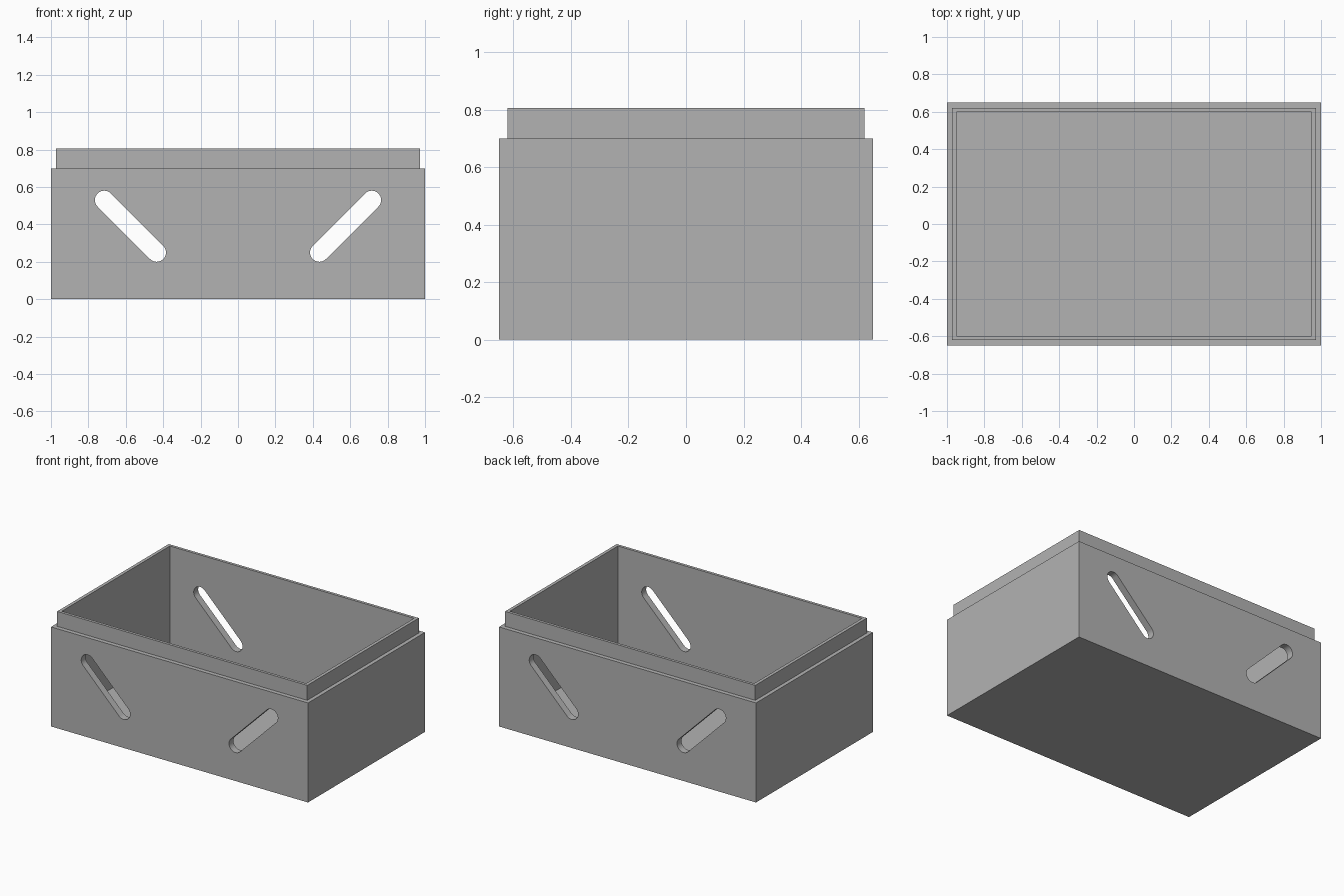
import bpy, bmesh, math

default = bpy.data.objects.get("Cube")
if default:
    bpy.data.objects.remove(default, do_unlink=True)

grey = bpy.data.materials.new("mid_grey")
grey.use_nodes = True
colour = (0.45, 0.45, 0.45, 1)
grey.diffuse_color = colour
grey.node_tree.nodes["Principled BSDF"].inputs["Base Color"].default_value = colour


def make_object(name, bm):
    bmesh.ops.recalc_face_normals(bm, faces=bm.faces)
    mesh = bpy.data.meshes.new(name)
    bm.to_mesh(mesh)
    bm.free()
    mesh.materials.append(grey)
    obj = bpy.data.objects.new(name, mesh)
    bpy.context.collection.objects.link(obj)
    return obj


def bridge(bm, a, b):
    for i in range(len(a)):
        j = (i + 1) % len(a)
        bm.faces.new((a[i], a[j], b[j], b[i]))


def stepped_box(name, levels):
    """Stack rectangles (half width, half depth, height) into a closed shell."""
    bm = bmesh.new()
    rings = [[bm.verts.new((sx * w, sy * d, z))
              for sx, sy in ((-1, -1), (1, -1), (1, 1), (-1, 1))]
             for w, d, z in levels]
    for a, b in zip(rings, rings[1:]):
        bridge(bm, a, b)
    bm.faces.new(rings[0])
    bm.faces.new(rings[-1])
    return make_object(name, bm)


def slot_cutter(name, side, segments=24):
    """Slanted round-ended prism that passes through the front and back walls."""
    low, high, radius = (0.435, 0.25), (0.715, 0.53), 0.05
    slant = math.atan2(high[1] - low[1], high[0] - low[0])
    outline = []
    for (cx, cz), start in ((high, slant - math.pi / 2), (low, slant + math.pi / 2)):
        for i in range(segments + 1):
            a = start + math.pi * i / segments
            outline.append((side * (cx + radius * math.cos(a)), cz + radius * math.sin(a)))
    bm = bmesh.new()
    front, back = [[bm.verts.new((x, y, z)) for x, z in outline] for y in (-1, 1)]
    bridge(bm, front, back)
    bm.faces.new(front)
    bm.faces.new(back)
    cutter = make_object(name, bm)
    cutter.hide_render = True
    return cutter


# Open box: outer walls, ledge, raised lip, inner walls and floor
box = stepped_box("open_box", [
    (1, 0.65, 0), (1, 0.65, 0.7),
    (0.973, 0.62, 0.7), (0.973, 0.62, 0.805),
    (0.95, 0.6, 0.805), (0.95, 0.6, 0.05),
])

# Mirrored slanted slots through front and back
bpy.context.view_layer.objects.active = box
for label, side in (("left", 1), ("right", -1)):
    cutter = slot_cutter(label + "_slot_cutter", side)
    cut = box.modifiers.new(label + "_slot", "BOOLEAN")
    cut.operation = "DIFFERENCE"
    cut.solver = "EXACT"
    cut.object = cutter
    bpy.ops.object.modifier_apply(modifier=cut.name)
    bpy.data.objects.remove(cutter, do_unlink=True)

# Smooth slot ends, crisp box edges
bpy.ops.object.select_all(action="DESELECT")
box.select_set(True)
bpy.ops.object.shade_smooth_by_angle(angle=math.radians(30))
